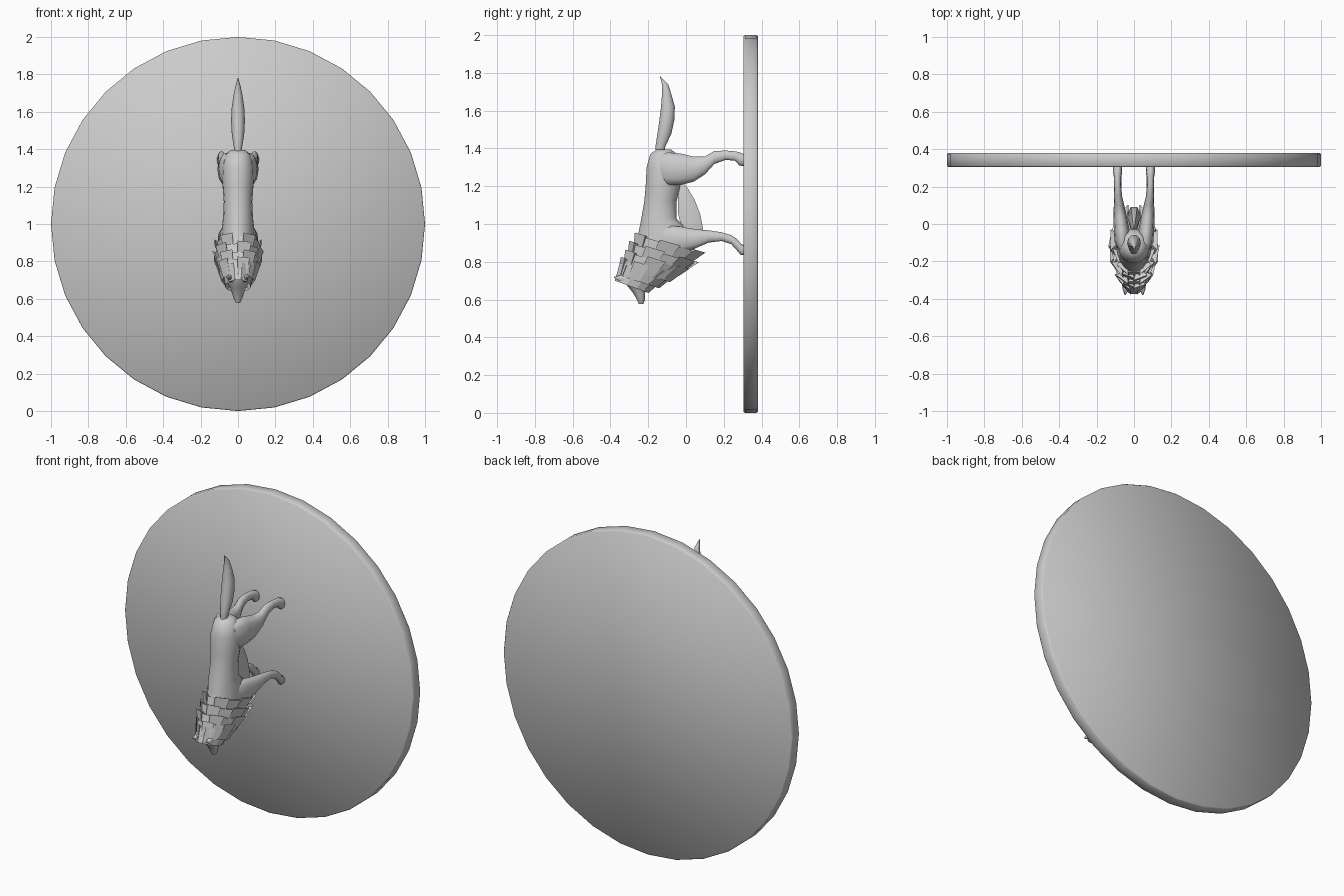
import bpy, bmesh, math
from mathutils import Vector


def finish(name, bm, angle=None, solid=True):
    if solid:
        bmesh.ops.recalc_face_normals(bm, faces=bm.faces)
    me = bpy.data.meshes.new(name)
    bm.to_mesh(me)
    bm.free()
    ob = bpy.data.objects.new(name, me)
    bpy.context.collection.objects.link(ob)
    if angle:
        bpy.ops.object.select_all(action='DESELECT')
        ob.select_set(True)
        bpy.context.view_layer.objects.active = ob
        bpy.ops.object.shade_smooth_by_angle(angle=math.radians(angle))
    return ob


def loft(name, sections, n=14, angle=60):
    """sections: (centre, half axis a, half axis b)"""
    bm = bmesh.new()
    rings = []
    for c, a, b in sections:
        c, a, b = Vector(c), Vector(a), Vector(b)
        rings.append([bm.verts.new(c + a * math.cos(t) + b * math.sin(t))
                      for t in (2 * math.pi * i / n for i in range(n))])
    for r, q in zip(rings, rings[1:]):
        for i in range(n):
            j = (i + 1) % n
            bm.faces.new((r[i], r[j], q[j], q[i]))
    bm.faces.new(rings[0])
    bm.faces.new(rings[-1])
    return finish(name, bm, angle)


def along_z(name, rows, n=14):
    """rows: (z, y low, y high, half width in x)"""
    return loft(name, [((0, (y0 + y1) / 2, z), (w, 0, 0), (0, (y1 - y0) / 2, 0))
                       for z, y0, y1, w in rows], n)


# round wall plate
bm = bmesh.new()
R = 1.0
rings = []
for y, r in ((0.305, R - 0.006), (0.312, R), (0.373, R), (0.38, R - 0.006)):
    rings.append([bm.verts.new((r * math.sin(t), y, 1 + r * math.cos(t)))
                  for t in (2 * math.pi * i / 32 for i in range(32))])
for a, b in zip(rings, rings[1:]):
    for i in range(32):
        j = (i + 1) % 32
        bm.faces.new((a[i], a[j], b[j], b[i]))
bm.faces.new(rings[0])
bm.faces.new(rings[-1])
finish("round_plate", bm, 180)

# torso and neck
along_z("body", [
    (1.395, -0.155, -0.08, 0.04), (1.37, -0.19, -0.045, 0.068),
    (1.30, -0.21, -0.025, 0.085), (1.20, -0.215, -0.03, 0.082),
    (1.12, -0.222, -0.048, 0.076), (1.03, -0.238, -0.05, 0.08),
    (0.97, -0.25, 0.01, 0.088), (0.90, -0.265, 0.06, 0.095),
    (0.83, -0.30, 0.03, 0.09), (0.76, -0.33, -0.08, 0.075),
    (0.72, -0.33, -0.15, 0.06)], 18)

# tail
along_z("tail", [
    (1.37, -0.16, -0.115, 0.018), (1.41, -0.163, -0.108, 0.022),
    (1.48, -0.153, -0.075, 0.033), (1.55, -0.143, -0.06, 0.037),
    (1.62, -0.134, -0.057, 0.034), (1.69, -0.128, -0.077, 0.024),
    (1.74, -0.128, -0.094, 0.013), (1.78, -0.138, -0.134, 0.002)], 10)

# head with muzzle
along_z("head", [
    (0.79, -0.34, -0.17, 0.07), (0.73, -0.345, -0.19, 0.072),
    (0.69, -0.325, -0.205, 0.06), (0.66, -0.30, -0.215, 0.042),
    (0.63, -0.277, -0.216, 0.032), (0.60, -0.26, -0.217, 0.022),
    (0.577, -0.25, -0.225, 0.010)], 12)

# chest fur tuft under the belly
along_z("chest_tuft", [
    (0.90, -0.03, 0.09, 0.035), (0.97, -0.03, 0.1, 0.036),
    (1.05, -0.05, 0.085, 0.03), (1.13, -0.05, 0.052, 0.022),
    (1.19, -0.04, 0.012, 0.012), (1.22, -0.025, -0.015, 0.003)], 6)

# legs: (y, z, half height, half width, x)
HIND = [(-0.14, 1.295, 0.07, 0.025, 0.055), (-0.10, 1.293, 0.09, 0.04, 0.063),
        (-0.03, 1.29, 0.088, 0.042, 0.066), (0.04, 1.29, 0.07, 0.036, 0.074),
        (0.10, 1.31, 0.05, 0.028, 0.08), (0.15, 1.352, 0.036, 0.022, 0.086),
        (0.21, 1.364, 0.026, 0.018, 0.088), (0.26, 1.36, 0.026, 0.02, 0.088),
        (0.282, 1.345, 0.037, 0.025, 0.088), (0.305, 1.338, 0.034, 0.024, 0.088)]
FRONT = [(-0.15, 0.93, 0.05, 0.02, 0.065), (-0.10, 0.92, 0.075, 0.033, 0.066),
         (-0.03, 0.918, 0.072, 0.034, 0.07), (0.05, 0.922, 0.053, 0.029, 0.077),
         (0.12, 0.934, 0.034, 0.023, 0.083), (0.19, 0.933, 0.024, 0.018, 0.086),
         (0.24, 0.917, 0.025, 0.019, 0.087), (0.27, 0.89, 0.032, 0.023, 0.088),
         (0.29, 0.866, 0.032, 0.025, 0.088), (0.305, 0.862, 0.027, 0.023, 0.088)]
for s, side in ((-1, "left"), (1, "right")):
    for nm, rows in (("hind_leg", HIND), ("front_leg", FRONT)):
        loft(f"{nm}_{side}", [((s * x, y, z), (w, 0, 0), (0, 0, h))
                              for y, z, h, w, x in rows], 10)
    # pointed ear
    loft(f"ear_{side}", [((s * 0.04, -0.31, 0.71), (0.024, 0, 0), (0, 0.012, 0.024)),
                         ((s * 0.044, -0.345, 0.715), (0.018, 0, 0), (0, 0.008, 0.018)),
                         ((s * 0.047, -0.38, 0.718), (0.003, 0, 0), (0, 0.001, 0.003))], 6)

# shaggy mane: tiers of flat fur plates flaring back from the head
# (back y, z of tier, chest y, z of tier, half width)
TIERS = [(-0.275, 0.945, 0.095, 0.84, 0.125), (-0.30, 0.90, 0.055, 0.79, 0.132),
         (-0.325, 0.855, 0.005, 0.755, 0.128), (-0.345, 0.815, -0.06, 0.725, 0.115),
         (-0.355, 0.785, -0.12, 0.70, 0.09)]
FORWARD = Vector((0, -0.05, -0.075))
N = 12
for k, (ty, tz, by, bz, w) in enumerate(TIERS):
    top, low = Vector((0, ty, tz)), Vector((0, by, bz))
    c, b, a = (top + low) / 2, (top - low) / 2, Vector((w, 0, 0))
    bm = bmesh.new()
    for i in range(N):
        t = 2 * math.pi * (i + 0.5 * (k % 2)) / N + math.pi / 2
        lift = 1.04 if i % 2 else 0.94
        h = math.pi / N
        outer, inner = [], []
        for u in (t - h * 1.1, t + h * 1.1):
            d = a * math.cos(u) + b * math.sin(u)
            outer.append(bm.verts.new(c + d * lift - FORWARD * 0.12 * (i % 2)))
            inner.append(bm.verts.new(c + d * 0.78 + FORWARD))
        bm.faces.new((inner[0], outer[0], outer[1], inner[1]))
        root = bm.verts.new(c + (a * math.cos(t) + b * math.sin(t)) * 0.6)
        bm.faces.new((outer[0], root, outer[1]))
        bm.faces.new((inner[0], root, outer[0]))
        bm.faces.new((inner[1], outer[1], root))
        bm.faces.new((inner[0], inner[1], root))
    finish(f"mane_tier_{k + 1}", bm)
